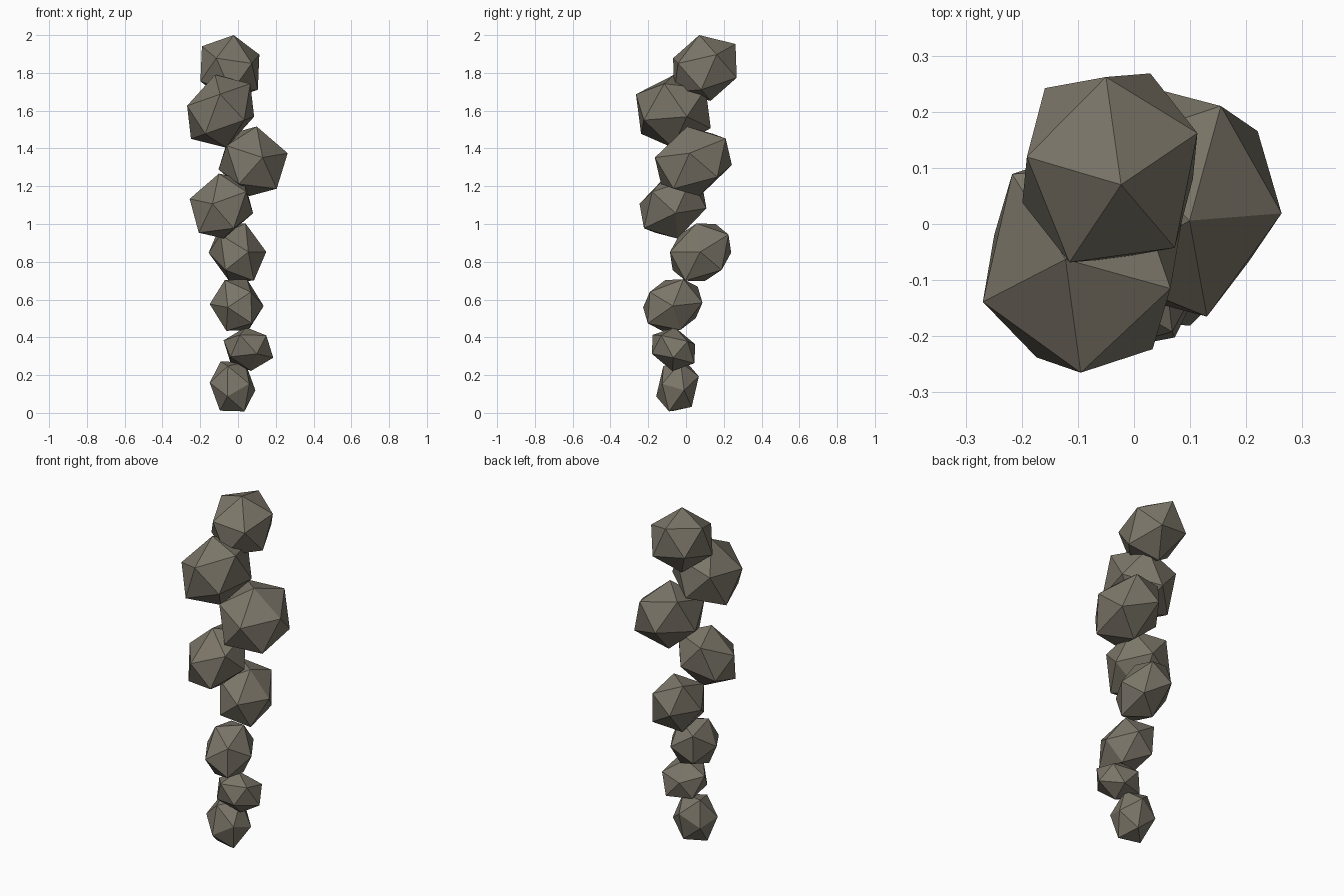
import bpy
import bmesh
from mathutils import Matrix, Vector

GOLDEN = (1 + 5 ** 0.5) / 2

# Regular icosahedron: cyclic permutations of (0, +-1, +-golden)
ICOSAHEDRON = []
for a in (-1, 1):
    for b in (-GOLDEN, GOLDEN):
        ICOSAHEDRON += [Vector((0, a, b)), Vector((a, b, 0)), Vector((b, 0, a))]

# The three corners of one of its faces, as matrix columns
REFERENCE_FACE = Matrix(((0, 1, GOLDEN), (0, -1, GOLDEN), (GOLDEN, 0, 1))).transposed()

# Each stone: name, centre, and the offsets of three corners of one face
STONES = [
    ("bottom_stone", (-.029, -.045, .14),
     ((-.025, -.075, .108), (-.063, .045, .132), (-.121, -.035, .02))),
    ("second_stone", (.055, -.066, .338),
     ((.095, -.065, .072), (-.045, -.11, .075), (.045, -.115, -.025))),
    ("third_stone", (-.007, -.07, .571),
     ((.143, 0, -.005), (.08, -.132, -.097), (.075, -.122, .069))),
    ("fourth_stone", (-.003, .077, .85),
     ((.043, -.021, .153), (-.087, .08, .15), (.063, .148, .094))),
    ("fifth_stone", (-.088, -.069, 1.095),
     ((-.013, -.024, .172), (-.168, -.014, .038), (-.047, -.177, .012))),
    ("sixth_stone", (.08, .039, 1.332),
     ((.019, -.033, .184), (.183, -.02, .043), (.05, -.204, .02))),
    ("seventh_stone", (-.092, -.067, 1.597),
     ((-.03, .004, .193), (-.003, -.198, .09), (.157, -.048, .146))),
    ("top_stone", (-.043, .1, 1.826),
     ((.02, -.03, .174), (-.007, .162, .127), (.156, .062, .071))),
]


def make_material(name, colour):
    material = bpy.data.materials.new(name)
    material.use_nodes = True
    material.diffuse_color = colour
    shader = next(n for n in material.node_tree.nodes if n.type == 'BSDF_PRINCIPLED')
    shader.inputs["Base Color"].default_value = colour
    shader.inputs["Roughness"].default_value = 0.9
    return material


def add_stone(name, centre, face, material):
    """Place an icosahedron, turned and squashed so one face has the given corners."""
    shape = Matrix(face).transposed() @ REFERENCE_FACE.inverted()
    bm = bmesh.new()
    for corner in ICOSAHEDRON:
        bm.verts.new(shape @ corner)
    bmesh.ops.convex_hull(bm, input=bm.verts)
    bmesh.ops.recalc_face_normals(bm, faces=bm.faces)
    mesh = bpy.data.meshes.new(name)
    bm.to_mesh(mesh)
    bm.free()
    mesh.materials.append(material)
    stone = bpy.data.objects.new(name, mesh)
    stone.location = centre
    bpy.context.collection.objects.link(stone)


default_cube = bpy.data.objects.get("Cube")
if default_cube:
    bpy.data.objects.remove(default_cube)

# Column of stacked stones, all in one flat colour
stone_grey = make_material("warm stone grey", (.2, .18, .14, 1))
for name, centre, face in STONES:
    add_stone(name, centre, face, stone_grey)
